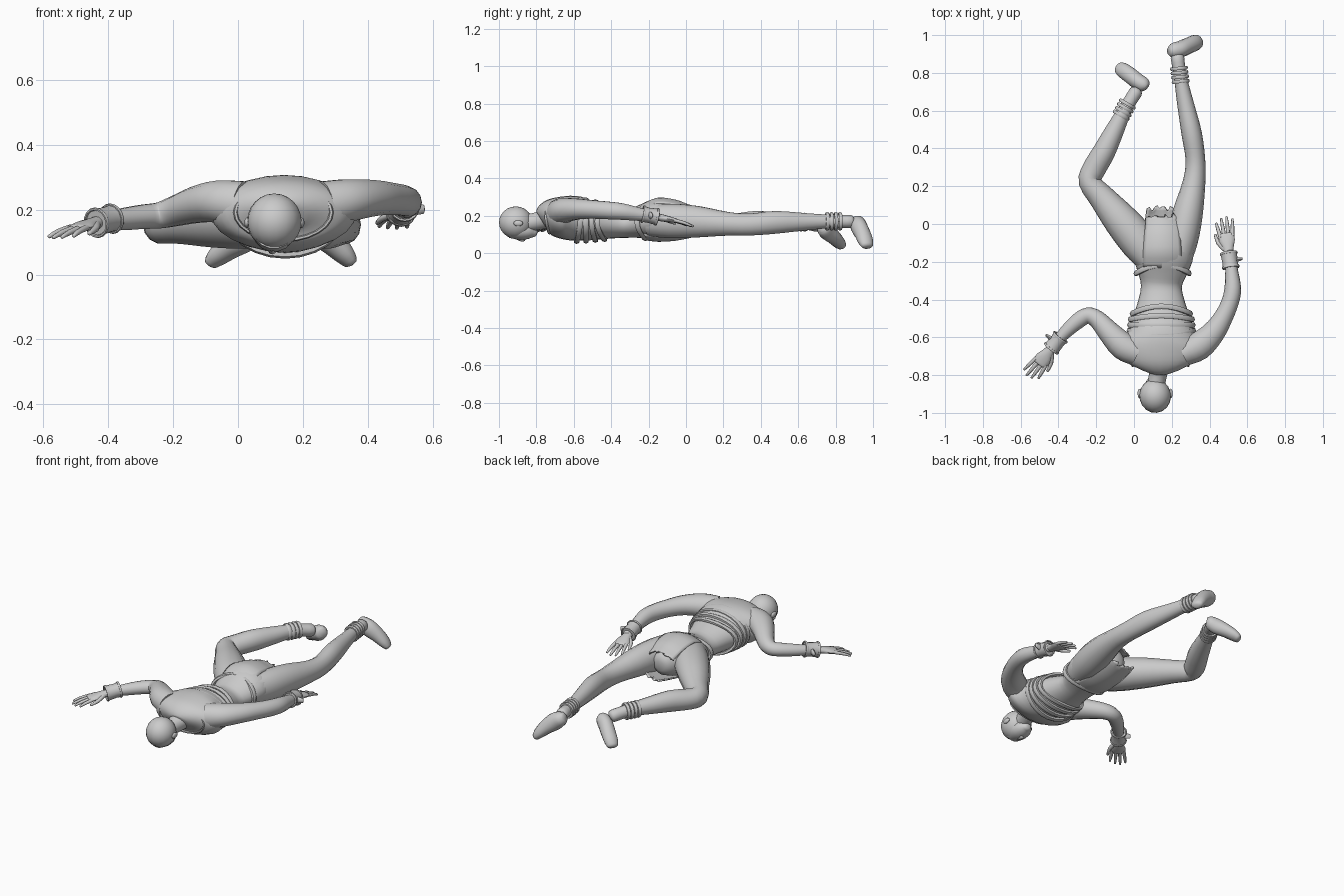
import bpy, bmesh, math, random
from mathutils import Vector

random.seed(3)
Z = Vector((0, 0, 1))


def finish(name, bm, angle=50):
    bmesh.ops.recalc_face_normals(bm, faces=bm.faces[:])
    me = bpy.data.meshes.new(name)
    bm.to_mesh(me)
    bm.free()
    ob = bpy.data.objects.new(name, me)
    bpy.context.collection.objects.link(ob)
    bpy.ops.object.select_all(action='DESELECT')
    ob.select_set(True)
    bpy.context.view_layer.objects.active = ob
    bpy.ops.object.shade_smooth_by_angle(angle=math.radians(angle))
    return ob


def spline(pts, steps):
    # Catmull-Rom through (x, y, z, side radius, up radius)
    out = []
    for i in range(len(pts) - 1):
        p = [pts[max(i - 1, 0)], pts[i], pts[i + 1], pts[min(i + 2, len(pts) - 1)]]
        for s in range(steps):
            t = s / steps
            out.append([0.5 * (2 * b + (c - a) * t + (2 * a - 5 * b + 4 * c - d) * t * t
                               + (3 * b - a - 3 * c + d) * t ** 3) for a, b, c, d in zip(*p)])
    return out + [list(pts[-1])]


def loft(name, pts, sides=14, steps=3, round_end=True):
    st = spline(pts, steps)
    pos = [Vector(s[:3]) for s in st]
    bm = bmesh.new()
    rings = []

    def ring(c, t, a, b):
        side = t.cross(Z).normalized()
        up = side.cross(t)
        rings.append([bm.verts.new(c + side * a * math.cos(k * math.tau / sides)
                                   + up * b * math.sin(k * math.tau / sides)) for k in range(sides)])
    for i, s in enumerate(st):
        t = (pos[min(i + 1, len(st) - 1)] - pos[max(i - 1, 0)]).normalized()
        ring(pos[i], t, s[3], s[4])
        if i == len(st) - 1 and round_end:
            r = min(s[3], s[4])
            ring(pos[i] + t * r * .35, t, s[3] * .82, s[4] * .82)
            ring(pos[i] + t * r * .55, t, s[3] * .4, s[4] * .4)
    for a, b in zip(rings, rings[1:]):
        for k in range(sides):
            bm.faces.new((a[k], a[(k + 1) % sides], b[(k + 1) % sides], b[k]))
    bm.faces.new(rings[0])
    bm.faces.new(rings[-1])
    return finish(name, bm)


def band(name, c, d, a, b, thick, wave=0, n=24):
    # Closed cord around direction d; wave pulls its top and bottom along d
    c, d = Vector(c), Vector(d).normalized()
    side = d.cross(Z).normalized()
    up = side.cross(d)
    bm = bmesh.new()
    rows = []
    for k in range(n):
        u = k * math.tau / n
        o = side * math.cos(u) * a + up * math.sin(u) * b
        m = c + o + d * wave * abs(math.sin(u)) ** 2
        rows.append([bm.verts.new(m + o.normalized() * thick * math.cos(v) + d * thick * 1.3 * math.sin(v))
                     for v in [j * math.tau / 6 for j in range(6)]])
    for k in range(n):
        for j in range(6):
            p, q = rows[k], rows[(k + 1) % n]
            bm.faces.new((p[j], p[(j + 1) % 6], q[(j + 1) % 6], q[j]))
    return finish(name, bm)


def ball(name, c, r, rot=0):
    bm = bmesh.new()
    bmesh.ops.create_uvsphere(bm, u_segments=18, v_segments=12, radius=1)
    ob = finish(name, bm, 80)
    ob.location, ob.scale, ob.rotation_euler = c, r, (0, 0, rot)
    return ob


# Torso, lying face down
loft("torso", [(.14, -.775, .18, .06, .05), (.14, -.755, .19, .13, .075), (.14, -.72, .195, .195, .098),
               (.14, -.65, .19, .225, .116), (.145, -.58, .185, .18, .119), (.145, -.51, .172, .16, .105),
               (.145, -.43, .163, .13, .088), (.145, -.33, .155, .108, .073), (.15, -.25, .166, .135, .086),
               (.155, -.16, .18, .16, .108), (.15, -.06, .175, .135, .1), (.15, .0, .17, .07, .075)], 24)
# Neckline and chest wraps
band("collar_edge", (.14, -.748, .192), (0, 1, 0), .148, .085, .007, .018)
for i, (y, a, b) in enumerate([(-.565, .172, .117), (-.535, .17, .112), (-.505, .166, .105), (-.475, .156, .098)]):
    band(f"chest_wrap_{i}", (.145, y, .178 - i * .003), (0, 1, 0), a, b, .012, .02 * (i - 1))

# Neck and head
loft("neck", [(.14, -.71, .2, .075, .07), (.13, -.78, .175, .05, .05), (.115, -.86, .16, .047, .047)])
ball("skull", (.112, -.91, .164), (.084, .09, .086), .1)
loft("face", [(.11, -.94, .13, .06, .05), (.11, -.88, .122, .062, .052), (.113, -.835, .115, .048, .04),
              (.115, -.808, .108, .027, .022)])
loft("nose", [(.105, -.91, .085, .008, .01), (.105, -.88, .075, .011, .012), (.106, -.865, .074, .014, .01)], 8)
for s in (-1, 1):
    ball("ear", (.112 + s * .083, -.897, .16), (.01, .025, .016))

# Legs and feet
loft("right_leg", [(.225, -.2, .175, .075, .085), (.255, -.08, .172, .085, .094), (.285, .06, .168, .08, .086),
                   (.318, .22, .157, .06, .065), (.325, .34, .153, .052, .06), (.305, .48, .165, .054, .062),
                   (.272, .64, .168, .044, .047), (.245, .78, .17, .034, .036), (.23, .88, .17, .036, .036)])
loft("left_leg", [(.09, -.19, .175, .08, .085), (.03, -.1, .172, .1, .094), (-.07, .02, .168, .092, .086),
                  (-.17, .14, .16, .07, .067), (-.235, .222, .155, .058, .06), (-.215, .285, .155, .062, .06),
                  (-.16, .38, .165, .06, .062), (-.1, .5, .167, .049, .05), (-.045, .61, .167, .036, .038),
                  (.01, .7, .15, .036, .036)])
loft("right_foot", [(.185, .915, .175, .02, .025), (.205, .917, .165, .04, .04), (.245, .925, .14, .044, .05),
                    (.29, .945, .102, .043, .042), (.325, .96, .065, .042, .033), (.343, .968, .042, .035, .024)])
loft("left_foot", [(.07, .725, .14, .02, .025), (.055, .735, .135, .038, .038), (.02, .755, .115, .042, .046),
                   (-.025, .79, .085, .042, .038), (-.06, .815, .058, .04, .031), (-.078, .828, .04, .033, .023)])
for i in range(4):
    band(f"right_anklet_{i}", (.247 - i * .003, .755 + i * .023, .17), (-.1, 1, 0), .04, .042, .008, 0, 16)
    band(f"left_anklet_{i}", (-.068 + i * .011, .575 + i * .02, .166), (.5, .87, 0), .042, .043, .008, 0, 16)

# Arms
loft("right_arm", [(.27, -.68, .215, .07, .075), (.345, -.645, .23, .075, .066), (.42, -.575, .236, .062, .056),
                   (.475, -.49, .233, .05, .05), (.51, -.41, .228, .046, .048), (.523, -.34, .222, .044, .045),
                   (.517, -.25, .208, .034, .036), (.506, -.15, .195, .024, .024)])
loft("left_arm", [(.01, -.68, .215, .07, .075), (-.06, -.645, .225, .073, .066), (-.13, -.575, .215, .06, .057),
                  (-.195, -.505, .195, .048, .047), (-.245, -.485, .182, .043, .041), (-.295, -.512, .178, .042, .038),
                  (-.36, -.57, .17, .035, .034), (-.43, -.645, .162, .024, .024)])


def hand(name, wrist, d, thumb):
    # Cuff with buckle, palm, four fingers and a thumb along direction d
    w, d = Vector(wrist), Vector(d).normalized()
    side = d.cross(Z).normalized()

    def along(f, s, r1, r2, dz=0):
        return (*(w + d * f + side * s + Z * dz), r1, r2)
    loft(name + "_cuff", [along(-.045, 0, .043, .043), along(-.02, 0, .04, .04), along(.03, 0, .044, .044)],
         12, 1, False)
    for f in (-.045, .03):
        band(name + "_cuff_rim", w + d * f, d, .043, .043, .005, 0, 16)
    loft(name + "_buckle", [along(-.01, -thumb * .035, .012, .02), along(-.008, -thumb * .065, .007, .014)], 8, 1)
    loft(name + "_palm", [along(.01, 0, .022, .02), along(.06, 0, .03, .019), along(.1, 0, .042, .016),
                          along(.135, 0, .04, .012)], 12)
    for i, length in enumerate((.068, .09, .097, .08)):
        s = thumb * (i - 1.5) * -.021
        loft(f"{name}_finger_{i}", [along(.12, s, .011, .01), along(.135 + length * .5, s * 1.25, .0095, .009, -.004),
                                    along(.135 + length * .95, s * 1.4, .006, .006, -.012)], 8, 2)
    loft(name + "_thumb", [along(.055, thumb * .018, .014, .012), along(.095, thumb * .048, .011, .01, -.008),
                           along(.14, thumb * .058, .007, .007, -.014)], 8, 2)


hand("right_hand", (.506, -.185, .2), (-.14, 1, -.2), -1)
hand("left_hand", (-.418, -.635, .165), (-.62, -.78, -.17), -1)

# Belt and torn loincloth flaps
band("belt", (.152, -.262, .168), (0, 1, 0), .142, .092, .012, .045)


def flap(name, profile, bow):
    bm = bmesh.new()
    st = spline([(y, z, w) for y, z, w in profile], 3)
    rows = []
    for i, (y, z, w) in enumerate(st):
        row = []
        for k in range(13):
            u = k / 6 - 1
            tear = random.uniform(-.03, .015) if i == len(st) - 1 else 0
            row.append(bm.verts.new((.15 + u * w, y + tear, z + bow * (1 - u * u) - bow)))
        rows.append(row)
    for a, b in zip(rows, rows[1:]):
        for k in range(12):
            bm.faces.new((a[k], a[k + 1], b[k + 1], b[k]))
    ob = finish(name, bm)
    m = ob.modifiers.new("cloth", 'SOLIDIFY')
    m.thickness, m.offset = .008, 0


flap("back_flap", [(-.23, .262, .1), (-.15, .293, .1), (-.06, .283, .094), (.0, .262, .088), (.045, .248, .086)], .028)
flap("front_flap", [(-.23, .075, .1), (-.15, .065, .1), (-.06, .07, .095), (.02, .085, .09), (.09, .1, .08)], -.028)
